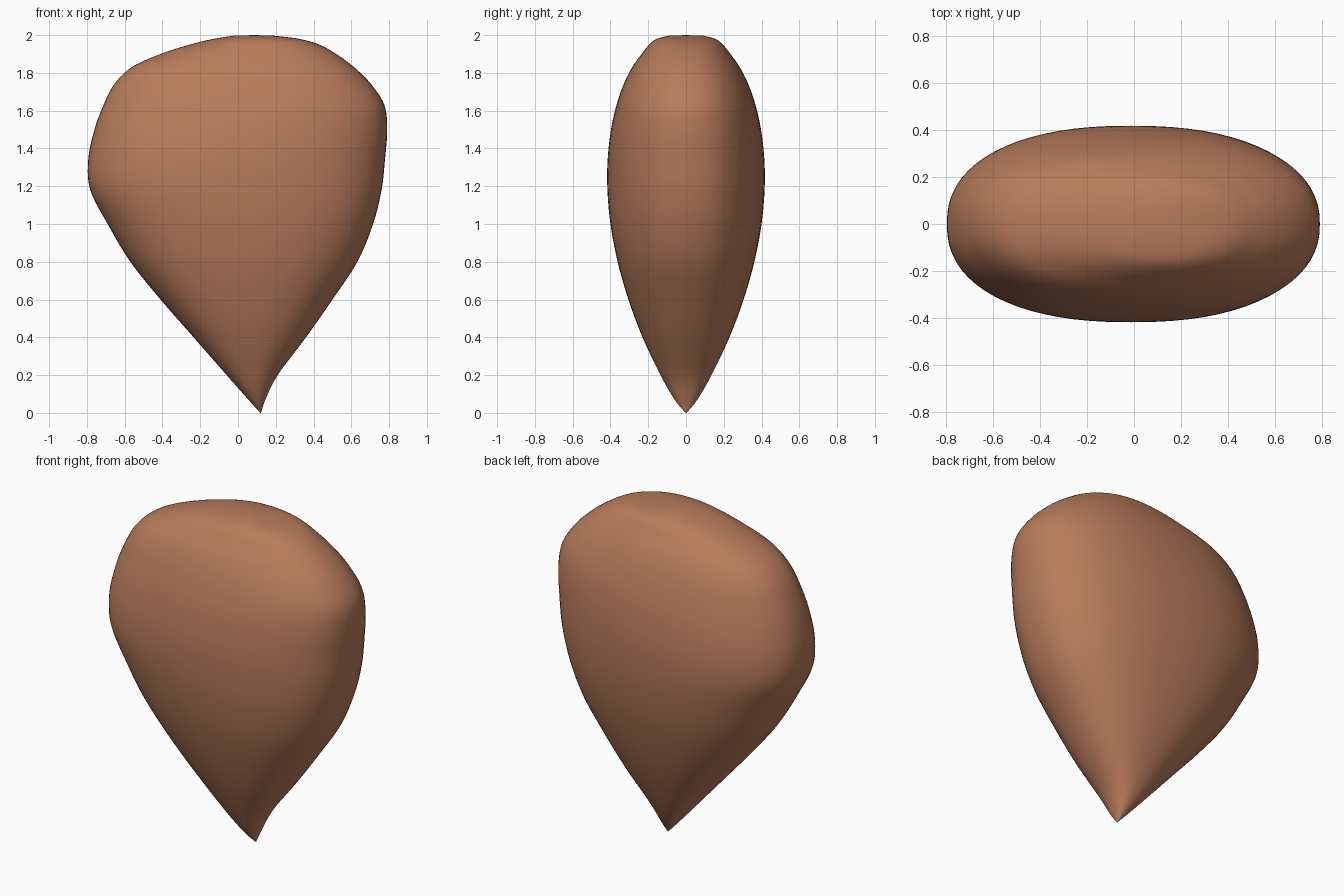
import bpy
import bmesh
from math import cos, sin, pi, copysign

default_cube = bpy.data.objects.get("Cube")
if default_cube:
    bpy.data.objects.remove(default_cube, do_unlink=True)

SIDES = 72        # vertices around each ring
STEPS = 5         # rings between neighbouring sections
ROUNDNESS = 2.3   # superellipse exponent of the cross-section

# Horizontal sections: height, right edge x, left edge x, half depth
SECTIONS = [
    (0.0, 0.118, 0.122, 0.002),
    (0.07, 0.055, 0.145, 0.06),
    (0.2, -0.06, 0.21, 0.135),
    (0.4, -0.235, 0.36, 0.23),
    (0.6, -0.41, 0.5, 0.305),
    (0.8, -0.57, 0.632, 0.362),
    (1.0, -0.69, 0.715, 0.4),
    (1.18, -0.782, 0.76, 0.416),
    (1.34, -0.793, 0.778, 0.415),
    (1.5, -0.76, 0.79, 0.397),
    (1.63, -0.712, 0.775, 0.368),
    (1.74, -0.655, 0.705, 0.33),
    (1.83, -0.563, 0.615, 0.285),
    (1.9, -0.41, 0.52, 0.235),
    (1.95, -0.255, 0.43, 0.195),
    (1.98, -0.13, 0.325, 0.155),
    (1.997, -0.02, 0.19, 0.09),
]


def spline(a, b, c, d, t):
    """Smooth curve from b to c, guided by neighbours a and d."""
    return b + 0.5 * t * (c - a + t * (2 * a - 5 * b + 4 * c - d
                                       + t * (3 * (b - c) + d - a)))


def smooth_sections(rows):
    padded = [rows[0]] + rows + [rows[-1]]
    for i in range(len(rows) - 1):
        for step in range(STEPS):
            yield [spline(*values, step / STEPS) for values in zip(*padded[i:i + 4])]
    yield rows[-1]


def rounded(value):
    return copysign(abs(value) ** (2 / ROUNDNESS), value)


def add_ring(bm, z, right, left, depth):
    middle, half = (left + right) / 2, (left - right) / 2
    angles = [2 * pi * i / SIDES for i in range(SIDES)]
    return [bm.verts.new((middle + half * rounded(cos(a)), depth * rounded(sin(a)), z))
            for a in angles]


# Seed body: loft the sections and close the crown and the tip
bm = bmesh.new()
rings = [add_ring(bm, *section) for section in smooth_sections(SECTIONS)]
for lower, upper in zip(rings, rings[1:]):
    for i in range(SIDES):
        j = (i + 1) % SIDES
        bm.faces.new((lower[i], lower[j], upper[j], upper[i]))

crown = bm.verts.new((0.085, 0, 2))
tip = bm.verts.new((0.12, 0, 0))
for i in range(SIDES):
    j = (i + 1) % SIDES
    bm.faces.new((rings[-1][i], rings[-1][j], crown))
    bm.faces.new((rings[0][j], rings[0][i], tip))
bmesh.ops.recalc_face_normals(bm, faces=bm.faces)

mesh = bpy.data.meshes.new("seed_body")
bm.to_mesh(mesh)
bm.free()
seed = bpy.data.objects.new("seed_body", mesh)
bpy.context.collection.objects.link(seed)

# Warm brown shell
brown = bpy.data.materials.new("warm_brown")
brown.use_nodes = True
colour = (0.48, 0.2, 0.105, 1)
brown.diffuse_color = colour
brown.node_tree.nodes["Principled BSDF"].inputs["Base Color"].default_value = colour
mesh.materials.append(brown)
mesh.shade_smooth()
